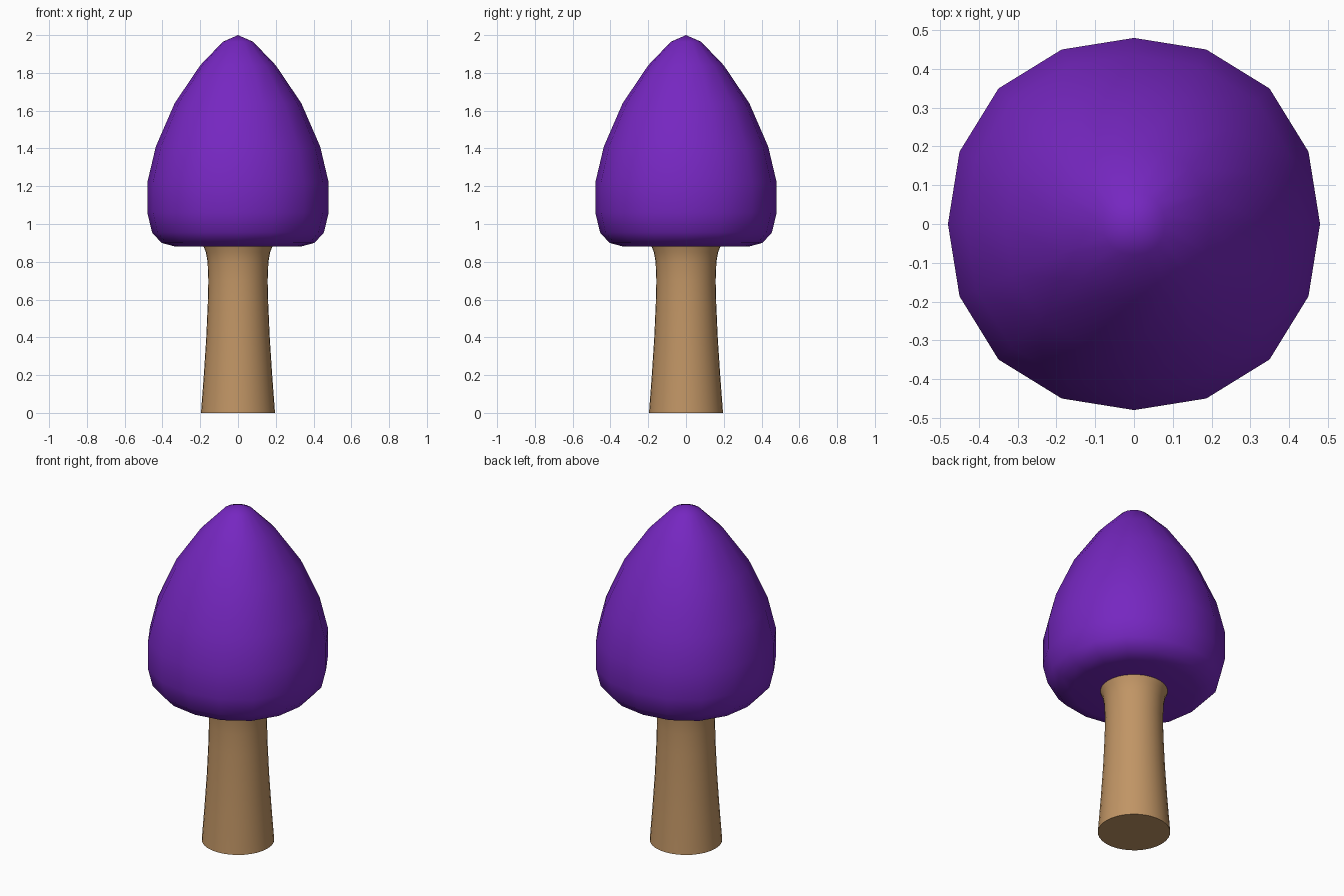
import bpy, math

if "Cube" in bpy.data.objects:
    bpy.data.objects.remove(bpy.data.objects["Cube"])


def material(name, rgb):
    m = bpy.data.materials.new(name)
    m.diffuse_color = (*rgb, 1)
    m.use_nodes = True
    m.node_tree.nodes["Principled BSDF"].inputs["Base Color"].default_value = m.diffuse_color
    return m


def lathe(name, profile, sides, mat, bulge=0.0, tip=None):
    """Turn a (radius, z) profile; bulge widens the diagonals slightly."""
    verts, faces = [], []
    for r, z in profile:
        for i in range(sides):
            a = 2 * math.pi * i / sides
            k = r * (1 + bulge * math.sin(2 * a) ** 2)
            verts.append((k * math.cos(a), k * math.sin(a), z))
    for j in range(len(profile) - 1):
        for i in range(sides):
            n = (i + 1) % sides
            faces.append((j * sides + i, j * sides + n,
                          (j + 1) * sides + n, (j + 1) * sides + i))
    faces.append(tuple(reversed(range(sides))))
    last = (len(profile) - 1) * sides
    if tip is None:
        faces.append(tuple(range(last, last + sides)))
    else:
        verts.append((0, 0, tip))
        faces += [(last + i, last + (i + 1) % sides, len(verts) - 1)
                  for i in range(sides)]
    mesh = bpy.data.meshes.new(name)
    mesh.from_pydata(verts, [], faces)
    mesh.materials.append(mat)
    ob = bpy.data.objects.new(name, mesh)
    bpy.context.collection.objects.link(ob)
    bpy.ops.object.select_all(action='DESELECT')
    ob.select_set(True)
    bpy.context.view_layer.objects.active = ob
    bpy.ops.object.shade_smooth_by_angle(angle=math.radians(50))
    return ob


purple = material("purple foliage", (0.18, 0.02, 0.53))
brown = material("brown bark", (0.53, 0.30, 0.13))

# Trunk, flaring at foot and top
lathe("trunk", [(0.196, 0), (0.181, 0.2), (0.168, 0.4), (0.160, 0.58), (0.157, 0.70),
                (0.161, 0.80), (0.170, 0.85), (0.186, 0.89)], 32, brown)

# Pointed crown with a rounded lower rim and a flat underside
lathe("crown", [(0.33, 0.88), (0.405, 0.90), (0.455, 0.955), (0.48, 1.06), (0.48, 1.22),
                (0.435, 1.41), (0.335, 1.64), (0.20, 1.84), (0.08, 1.965)],
      16, purple, bulge=0.03, tip=2.0)
